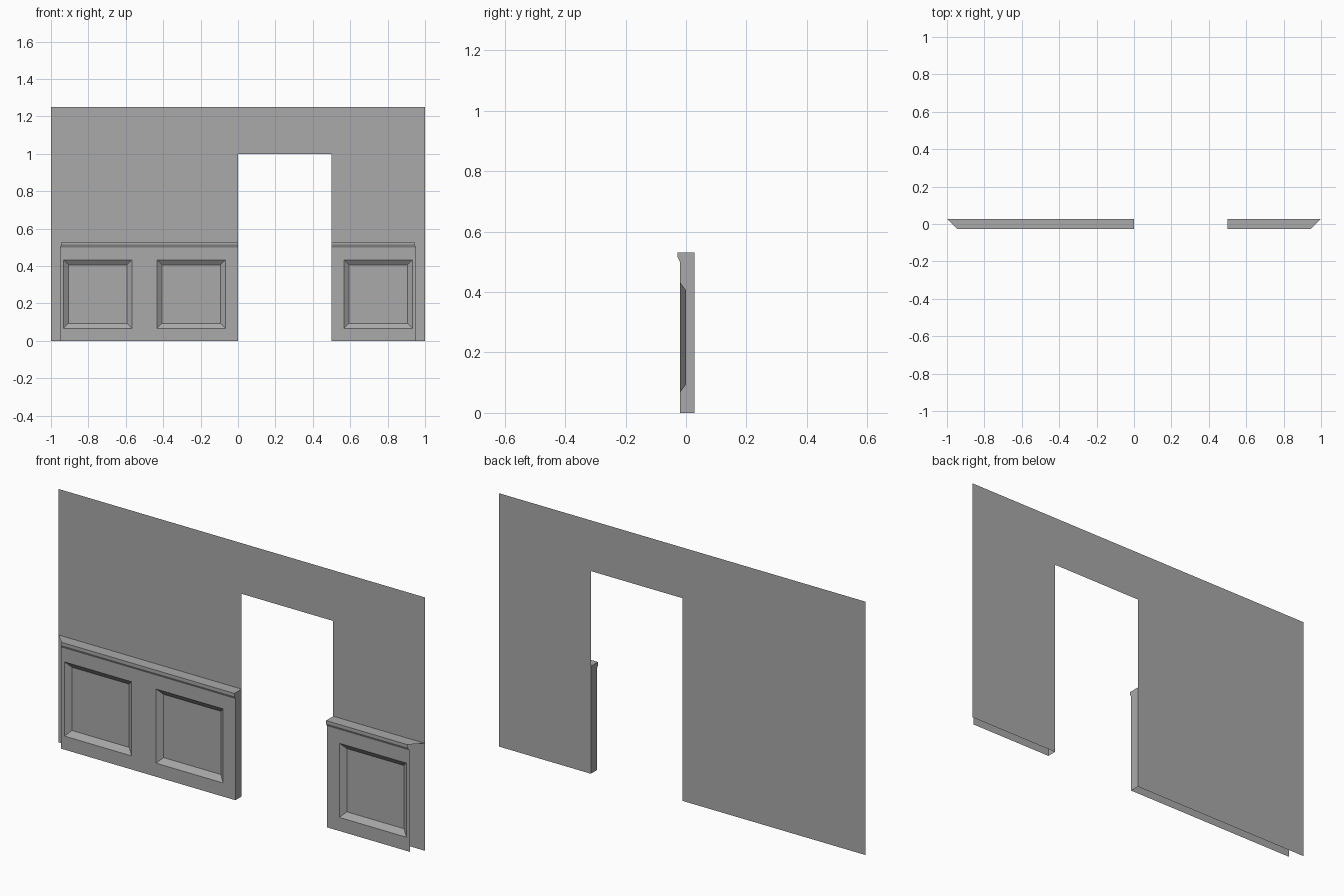
import bpy
import bmesh

cube = bpy.data.objects.get("Cube")
if cube:
    bpy.data.objects.remove(cube, do_unlink=True)

BACK = 0.028          # plane of the wall sheet
FRONT = -0.02         # face of the wainscot
DOOR = (0.0, 0.5)     # doorway sides
PANEL_MID, PANEL_HALF = 0.25, 0.183

grey = bpy.data.materials.new("plain grey")
grey.use_nodes = True
colour = (0.4, 0.4, 0.4, 1.0)
grey.diffuse_color = colour
grey.node_tree.nodes["Principled BSDF"].inputs["Base Color"].default_value = colour


def add_object(name, bm):
    mesh = bpy.data.meshes.new(name)
    bm.to_mesh(mesh)
    bm.free()
    mesh.materials.append(grey)
    obj = bpy.data.objects.new(name, mesh)
    bpy.context.collection.objects.link(obj)
    return obj


# Wall sheet with the doorway cut out of its outline
def build_wall():
    left, right = DOOR
    outline = [(-1, 0), (left, 0), (left, 1), (right, 1),
               (right, 0), (1, 0), (1, 1.25), (-1, 1.25)]
    bm = bmesh.new()
    bm.faces.new([bm.verts.new((x, BACK, z)) for x, z in outline])
    add_object("wall_sheet", bm)


# Wainscot: front profile swept along x, mitred at the outer end,
# capped at the doorway, open below and behind
def build_wainscot(name, start, end, panel_centres):
    profile = [(FRONT, 0), (FRONT, PANEL_MID - PANEL_HALF),
               (FRONT, PANEL_MID + PANEL_HALF), (FRONT, 0.5),
               (-BACK, 0.515), (-BACK, 0.53), (BACK, 0.53)]
    columns = [start]
    for centre in panel_centres:
        columns += [centre - PANEL_HALF, centre + PANEL_HALF]
    columns.append(end)

    def mitre(x, y):
        if abs(x) < 1:
            return x
        return x * (1 - (BACK - y))

    bm = bmesh.new()
    grid = [[bm.verts.new((mitre(x, y), y, z)) for y, z in profile]
            for x in columns]
    panels = []
    for i in range(len(columns) - 1):
        for j in range(len(profile) - 1):
            face = bm.faces.new((grid[i][j], grid[i + 1][j],
                                 grid[i + 1][j + 1], grid[i][j + 1]))
            if j == 1 and i % 2 == 1:
                panels.append(face)

    # Doorway end
    at_right = end in DOOR
    rim = grid[-1] if at_right else grid[0]
    loop = rim + [bm.verts.new((end if at_right else start, BACK, 0))]
    bm.faces.new(loop[::-1] if at_right else loop)

    # Sunken panels with sloping borders
    bm.normal_update()
    bmesh.ops.inset_individual(bm, faces=panels, thickness=0.027,
                               depth=-0.02, use_even_offset=True)
    bm.normal_update()
    add_object(name, bm)


build_wall()
build_wainscot("right_wainscot", -1, DOOR[0], [-0.75, -0.25])
build_wainscot("left_wainscot", DOOR[1], 1, [0.75])
